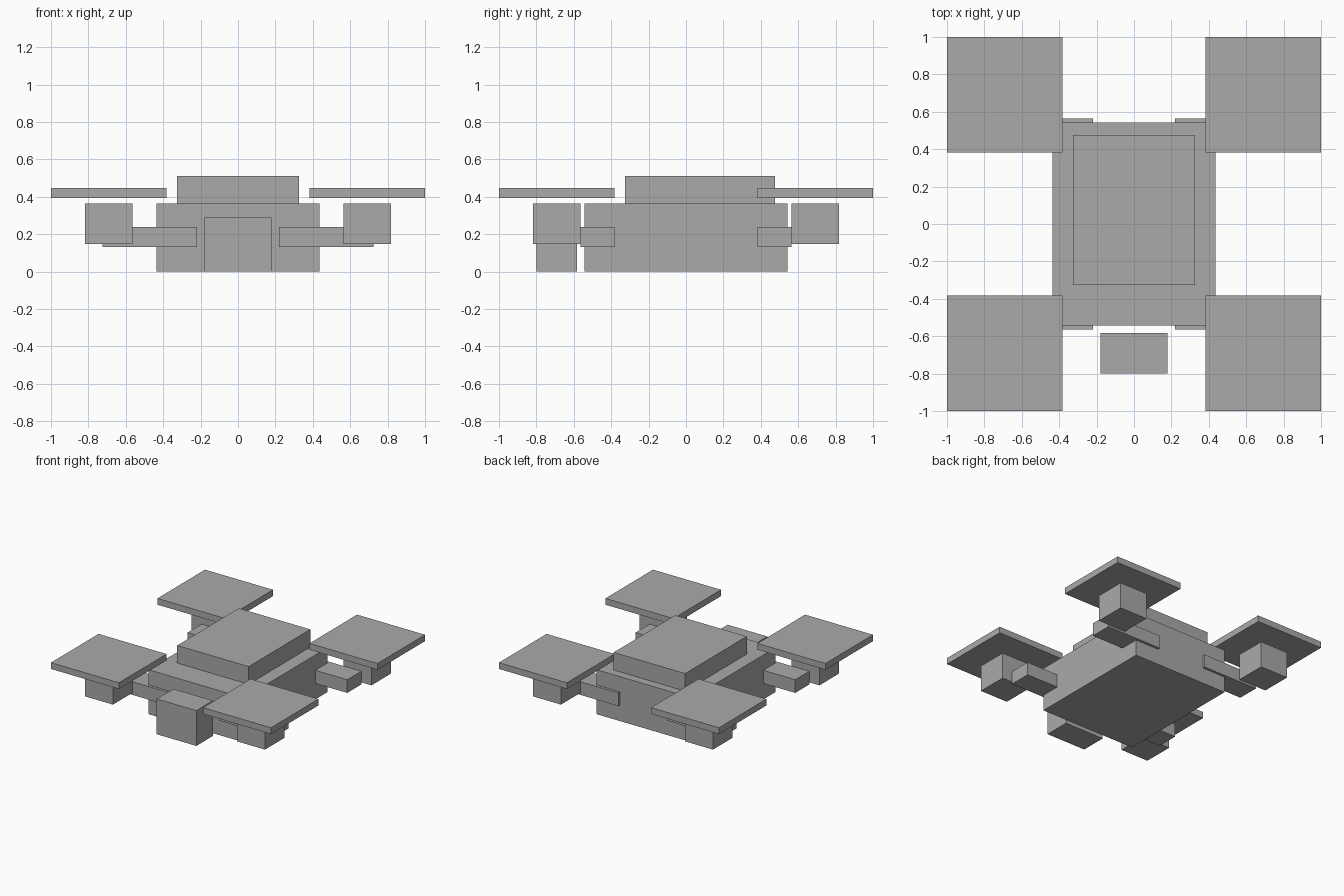
import bpy

default = bpy.data.objects.get("Cube")
if default:
    bpy.data.objects.remove(default, do_unlink=True)

# Single flat grey
grey = bpy.data.materials.new("plain_grey")
grey.use_nodes = True
colour = (0.4, 0.4, 0.4, 1.0)
grey.diffuse_color = colour
shader = next(n for n in grey.node_tree.nodes if n.type == "BSDF_PRINCIPLED")
shader.inputs["Base Color"].default_value = colour


def box(name, centre, size):
    bpy.ops.mesh.primitive_cube_add(size=1, location=centre)
    part = bpy.context.object
    part.name = name
    part.scale = size
    bpy.ops.object.transform_apply(location=False, rotation=False, scale=True)
    part.data.materials.append(grey)
    return part


# Central hull, raised top cover and detached camera block at the front
box("body", (0, 0, 0.1825), (0.87, 1.086, 0.365))
box("top_cover", (0, 0.075, 0.4375), (0.65, 0.80, 0.145))
box("camera", (0, -0.69, 0.145), (0.36, 0.216, 0.29))

# Four corners: arm, motor and square rotor plate floating above it
for end, sy in (("front", -1), ("back", 1)):
    for side, sx in (("left", 1), ("right", -1)):
        corner = f"{end}_{side}"
        box(f"{corner}_arm", (sx * 0.473, sy * 0.473, 0.185), (0.505, 0.182, 0.108))
        box(f"{corner}_motor", (sx * 0.691, sy * 0.691, 0.2565), (0.254, 0.254, 0.217))
        box(f"{corner}_rotor", (sx * 0.691, sy * 0.691, 0.42), (0.618, 0.618, 0.052))
